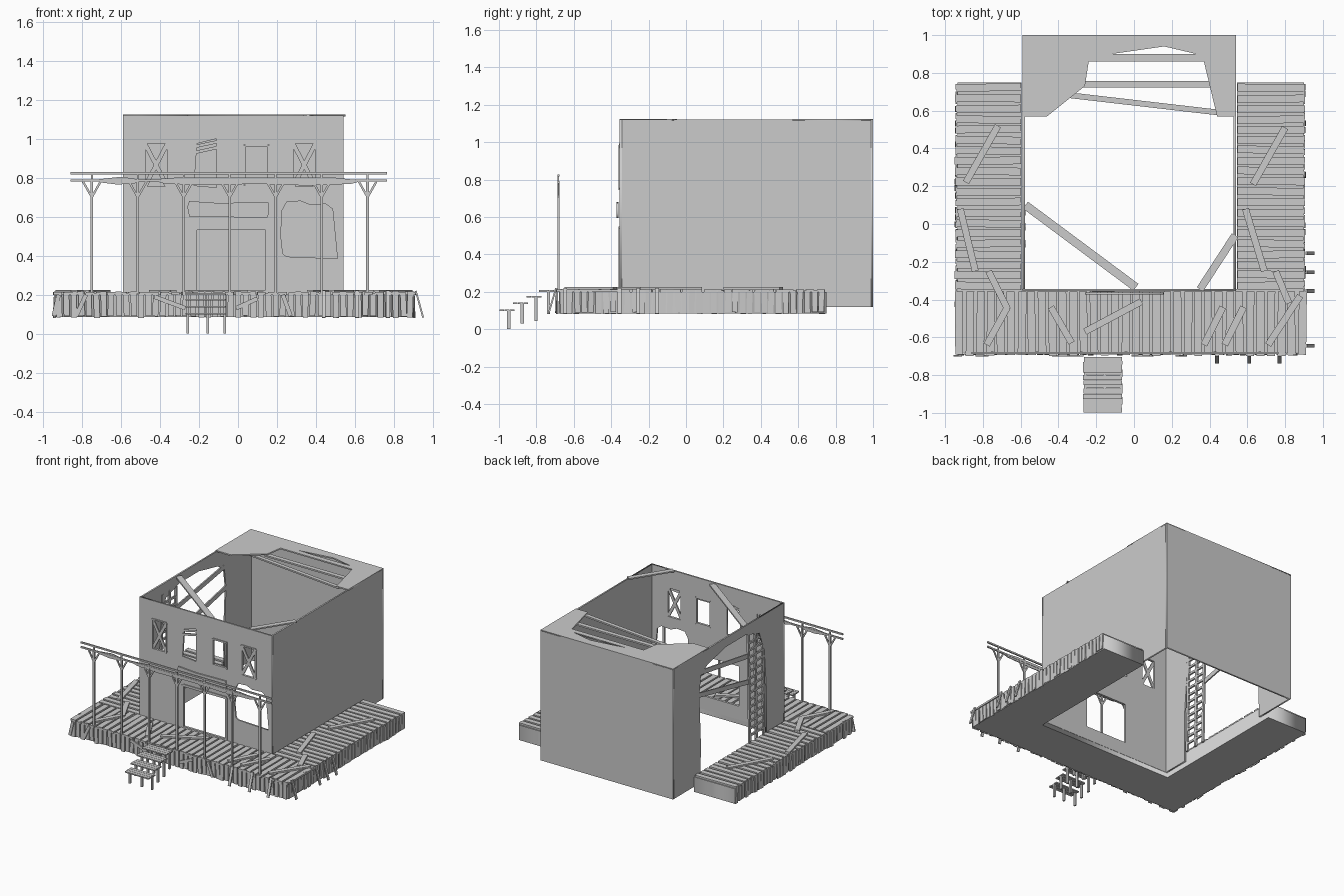
import bpy, bmesh, random
from mathutils import Vector, Matrix

random.seed(4)
R = random.uniform
X, Y, Z = Vector((1, 0, 0)), Vector((0, 1, 0)), Vector((0, 0, 1))


def plank(bm, p, q, w, t, n=Z):
    """Board from p to q, w wide, t thick along the normal n."""
    p, q = Vector(p), Vector(q)
    d = q - p
    u = d.normalized()
    side = n.cross(u).normalized()
    up = u.cross(side)
    m = Matrix((u * d.length, side * w, up * t)).transposed().to_4x4()
    m.translation = (p + q) / 2
    bmesh.ops.create_cube(bm, size=1, matrix=m)


def finish(name, bm):
    me = bpy.data.meshes.new(name)
    bm.to_mesh(me)
    bm.free()
    ob = bpy.data.objects.new(name, me)
    bpy.context.collection.objects.link(ob)
    return ob


def build(name, boards):
    bm = bmesh.new()
    for b in boards:
        plank(bm, *b)
    return finish(name, bm)


def panel(name, loops, thick, axis, pos):
    """Flat sheet with holes: first loop is the outline, the rest are cut out."""
    cu = bpy.data.curves.new(name, 'CURVE')
    cu.dimensions, cu.fill_mode, cu.extrude = '2D', 'BOTH', thick / 2
    for pts in loops:
        s = cu.splines.new('POLY')
        s.points.add(len(pts) - 1)
        for a, b in zip(s.points, pts):
            a.co = (b[0], b[1], 0, 1)
        s.use_cyclic_u = True
    tmp = bpy.data.objects.new(name + "_curve", cu)
    bpy.context.collection.objects.link(tmp)
    bpy.context.view_layer.update()
    me = bpy.data.meshes.new_from_object(
        tmp.evaluated_get(bpy.context.evaluated_depsgraph_get()))
    bpy.data.objects.remove(tmp)
    cols = {'x': (Y, Z, X), 'y': (X, Z, -Y), 'z': (X, Y, Z)}[axis]
    m = Matrix(cols).transposed().to_4x4()
    m.translation = {'x': X, 'y': Y, 'z': Z}[axis] * pos
    me.transform(m)
    ob = bpy.data.objects.new(name, me)
    bpy.context.collection.objects.link(ob)
    return ob


def rect(a, b, c, d):
    return [(a, c), (b, c), (b, d), (a, d)]


# Building shell: four thin walls, open bottom
L, Rr, F, B, Z0, Z1, T = -0.59, 0.54, -0.355, 1.0, 0.12, 1.12, 0.012
broken_win = [(-0.225, 0.76), (-0.11, 0.75), (-0.11, 1.0), (-0.21, 0.975)]
big_hole = [(0.23, 0.41), (0.25, 0.395), (0.51, 0.385), (0.485, 0.64), (0.45, 0.665),
            (0.37, 0.66), (0.32, 0.68), (0.25, 0.675), (0.225, 0.63), (0.22, 0.5)]
panel("front_wall", [rect(L, Rr, Z0, Z1), rect(-0.48, -0.36, 0.75, 0.98),
                     rect(0.28, 0.40, 0.75, 0.98), broken_win, rect(0.03, 0.16, 0.76, 0.97),
                     rect(-0.22, 0.15, 0.21, 0.54), big_hole], T, 'y', F + T / 2)
panel("left_wall", [[(F + T, Z0), (-0.14, Z0), (-0.14, 0.5), (-0.11, 0.85), (-0.05, 1.0),
                     (0.12, 1.05), (0.35, 1.05), (0.58, 1.0), (0.66, 0.95), (0.68, 0.8),
                     (0.66, 0.4), (0.67, Z0), (B - T, Z0), (B - T, Z1), (F + T, Z1)]],
      T, 'x', L + T / 2)
panel("right_wall", [rect(F + T, B - T, Z0, Z1)], T, 'x', Rr - T / 2)
panel("back_wall", [rect(L, Rr, Z0, Z1)], T, 'y', B - T / 2)

# Torn roof and its exposed beams
panel("roof_remnant", [[(L, B), (L, 0.57), (-0.46, 0.57), (-0.26, 0.73), (-0.24, 0.86),
                        (0.37, 0.86), (0.44, 0.57), (Rr, 0.57), (Rr, B)],
                       [(-0.12, 0.90), (0.33, 0.90), (0.16, 0.94)]], 0.01, 'z', 1.12)
build("roof_beams", [
    ((-0.28, 0.74, 1.108), (0.42, 0.74, 1.108), 0.035, 0.012),
    ((-0.37, 0.685, 1.108), (0.45, 0.59, 1.108), 0.03, 0.012),
    ((-0.575, 0.10, 1.105), (0.01, -0.335, 1.105), 0.045, 0.012),
    ((0.535, -0.06, 1.12), (0.35, -0.345, 1.12), 0.04, 0.01)])

# Window bars, frames and door trim
trim = []
for x0, x1 in ((-0.48, -0.36), (0.28, 0.40)):
    for a, b in ((0.75, 0.98), (0.98, 0.75)):
        trim.append(((x0, -0.353, a), (x1, -0.353, b), 0.022, 0.01, Y))


def frame(x0, x1, z0, z1, w):
    for a, b in (((x0, z0), (x0, z1)), ((x1, z0), (x1, z1)),
                 ((x0, z0), (x1, z0)), ((x0, z1), (x1, z1))):
        trim.append(((a[0], -0.352, a[1]), (b[0], -0.352, b[1]), w, 0.018, Y))


frame(-0.48, -0.36, 0.75, 0.98, 0.01)
frame(0.28, 0.40, 0.75, 0.98, 0.01)
frame(0.035, 0.155, 0.765, 0.965, 0.012)
frame(-0.22, 0.15, 0.215, 0.54, 0.018)
for z in (0.945, 0.975):
    trim.append(((-0.22, -0.353, z - 0.015), (-0.105, -0.353, z + 0.01), 0.016, 0.01, Y))
build("window_and_door_trim", trim)
panel("blank_signboard", [[(-0.25, 0.60), (0.15, 0.595), (0.16, 0.62), (0.155, 0.675),
                           (-0.1, 0.67), (-0.25, 0.68), (-0.26, 0.65)]], 0.01, 'y', -0.367)

# Exposed ladder framing and boards across the side opening
lx = L + 0.008
side = [((lx, y, 0.19), (lx, y + 0.02, 1.04), 0.02, 0.014, X) for y in (-0.115, -0.025, 0.055)]
side += [((lx, -0.115, 0.25 + i * 0.055), (lx, 0.06, 0.25 + i * 0.055), 0.016, 0.012, X)
         for i in range(14)]
side += [((lx, 0.07, 0.87), (lx, 0.69, 0.97), 0.035, 0.01, X),
         ((lx, 0.07, 0.67), (lx, 0.69, 0.80), 0.035, 0.01, X)]
build("ladder_and_side_boards", side)

# U-shaped deck base
panel("deck_base", [[(-0.935, -0.68), (0.90, -0.68), (0.90, 0.75), (0.545, 0.75), (0.545, -0.345),
                     (-0.595, -0.345), (-0.595, 0.75), (-0.935, 0.75)]], 0.115, 'z', 0.1425)

# Deck boards: across on the wings, front to back on the porch
boards = []
for i in range(20):
    y = -0.325 + i * 0.055
    boards.append(((-0.95 + R(0, 0.012), y, 0.206), (-0.597, y + R(-.006, .006), 0.206), 0.04, 0.014))
    boards.append(((0.547, y + R(-.006, .006), 0.206), (0.90 + R(0, 0.006), y, 0.206), 0.04, 0.014))
for i in range(34):
    x = -0.925 + i * 0.055
    boards.append(((x, -0.69 - R(0, 0.01), 0.206), (x + R(-.006, .006), -0.357, 0.206), 0.042, 0.014))
build("deck_boards", boards)

# Vertical skirting slats round the three outer sides
slats = []
for i in range(48):
    x = -0.92 + i * 0.0384
    slats.append(((x + R(-.005, .005), -0.686 - R(0, .006), 0.08 + R(0, .012)),
                  (x, -0.688, 0.206 + R(0, .012)), 0.03, 0.008, Y))
for i in range(37):
    y = -0.66 + i * 0.0385
    for x in (-0.94, 0.902):
        slats.append(((x + R(-.006, .004), y + R(-.005, .005), 0.08 + R(0, .012)),
                      (x, y, 0.206 + R(0, .01)), 0.03, 0.008, X))
build("deck_skirting", slats)

# Slipped and leaning skirting planks
lean = [((0.912, y, 0.22), (0.95, y, 0.082), 0.02, 0.009, X)
        for y in (-0.155, -0.255, -0.355, -0.645)]
lean += [((x, -0.695, 0.22), (x, -0.735, 0.082), 0.02, 0.009, Y) for x in (0.44, 0.61, 0.77)]
lean += [((a, -0.697, 0.20), (b, -0.697, 0.09), 0.022, 0.008, Y)
         for a, b in ((-0.78, -0.83), (-0.92, -0.945), (0.23, 0.27))]
lean += [((-0.43, -0.697, 0.19), (-0.27, -0.697, 0.13), 0.022, 0.008, Y),
         ((-0.01, -0.697, 0.13), (0.10, -0.697, 0.18), 0.022, 0.008, Y)]
build("loose_skirting", lean)

# Loose planks lying on the deck
lying = [(-0.72, 0.52, -0.89, 0.22), (-0.92, 0.08, -0.84, -0.25), (-0.77, -0.25, -0.67, -0.45),
         (-0.67, -0.44, -0.78, -0.64), (0.80, 0.51, 0.63, 0.21), (0.59, 0.08, 0.69, -0.25),
         (0.47, -0.44, 0.37, -0.64), (0.58, -0.44, 0.48, -0.64), (-0.44, -0.44, -0.33, -0.63),
         (-0.26, -0.57, 0.04, -0.41), (0.75, -0.25, 0.82, -0.42), (0.88, -0.38, 0.71, -0.64)]
build("fallen_planks", [((a, b, 0.219), (c, d, 0.219), 0.036, 0.012) for a, b, c, d in lying])

# Porch posts with braces, rails and sagging fascia strips
py = -0.682
posts = []
for i in range(7):
    x = -0.75 + i * 0.2358
    posts.append(((x, py, 0.205), (x, py, 0.785), 0.014, 0.012, Y))
    for s in (-1, 1):
        posts.append(((x, py, 0.70), (x + s * 0.045, py, 0.78), 0.011, 0.008, Y))
    posts.append(((x, py, 0.78), (x, py, 0.82), 0.01, 0.008, Y))
build("porch_posts", posts)
build("porch_rails", [((-0.86, py, z), (0.765, py, z), 0.012, 0.01, Y) for z in (0.786, 0.822)])
panel("left_fascia", [[(-0.73, 0.79), (-0.70, 0.775), (-0.62, 0.765), (-0.53, 0.77),
                       (-0.50, 0.79), (-0.6, 0.805)]], 0.006, 'y', py)
panel("right_fascia", [[(-0.45, 0.79), (-0.38, 0.77), (-0.2, 0.762), (0.1, 0.768), (0.35, 0.76),
                        (0.58, 0.768), (0.64, 0.785), (0.5, 0.8), (-0.3, 0.802)]], 0.006, 'y', py)

# Front steps: slatted treads on short legs
steps = []
for y, z, low in ((-0.957, 0.102, 0.0), (-0.885, 0.138, 0.03), (-0.812, 0.174, 0.045),
                  (-0.745, 0.204, 0.08)):
    for k in (-1, 0, 1):
        steps.append(((-0.27 + R(0, .006), y + k * 0.028, z), (-0.06 + R(-.006, 0), y + k * 0.028, z),
                      0.025 if k else 0.027, 0.009))
    for x in (-0.257, -0.155, -0.068):
        steps.append(((x, y + 0.01, low), (x, y + 0.01, z), 0.012, 0.018, Y))
build("front_steps", steps)
